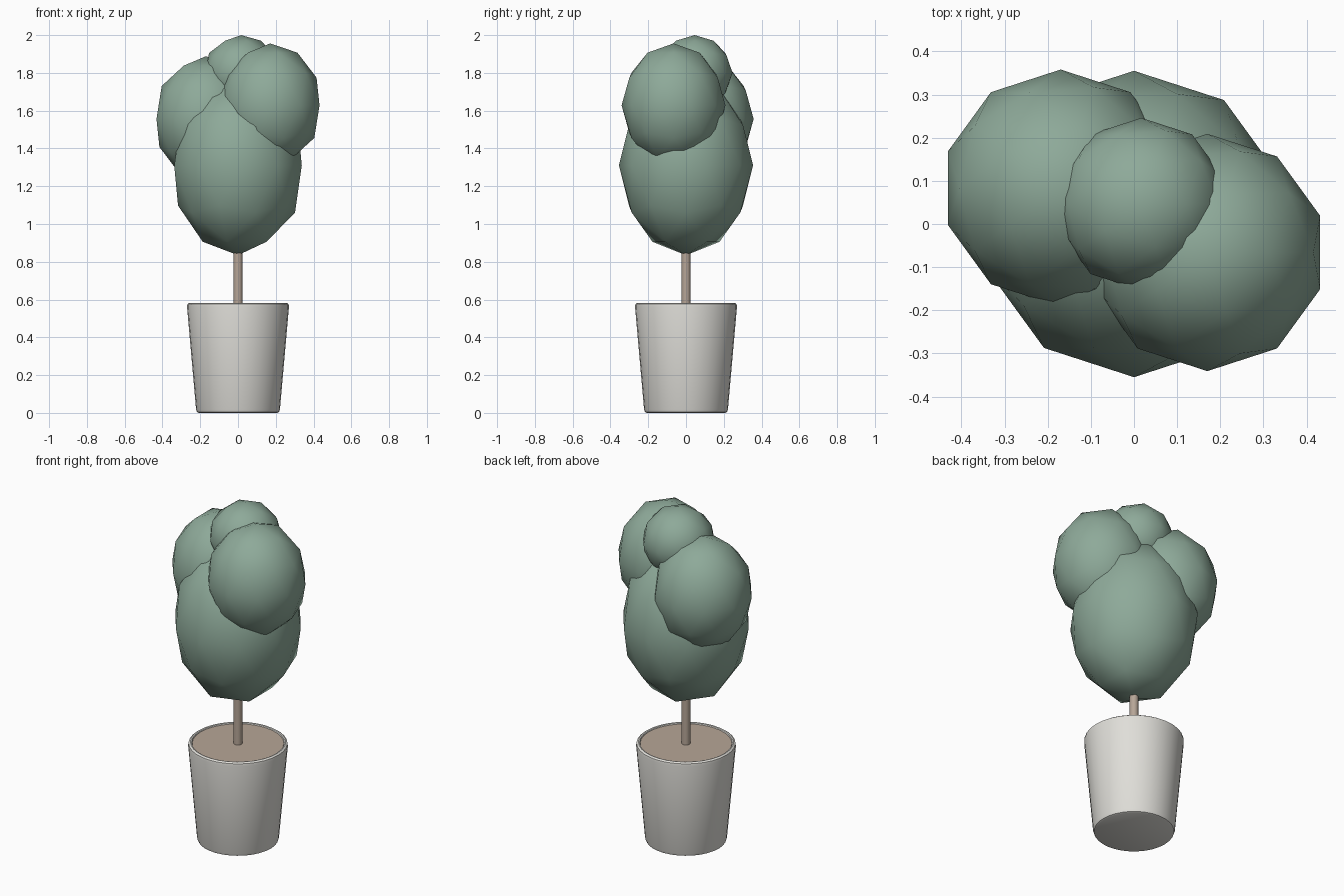
import bpy
import math

cube = bpy.data.objects.get("Cube")
if cube:
    bpy.data.objects.remove(cube, do_unlink=True)


def make_material(name, rgb):
    mat = bpy.data.materials.new(name)
    mat.use_nodes = True
    colour = (*rgb, 1.0)
    mat.diffuse_color = colour
    mat.node_tree.nodes["Principled BSDF"].inputs["Base Color"].default_value = colour
    return mat


leaf = make_material("leaf green", (0.27, 0.40, 0.32))
stone = make_material("pale stone", (0.74, 0.73, 0.69))
earth = make_material("tan earth", (0.47, 0.38, 0.31))


def finish(name, mat, angle):
    obj = bpy.context.object
    obj.name = obj.data.name = name
    obj.data.materials.append(mat)
    bpy.ops.object.shade_smooth_by_angle(angle=math.radians(angle))
    return obj


def foliage(name, centre, width, height):
    bpy.ops.mesh.primitive_ico_sphere_add(subdivisions=2, radius=1, location=centre)
    bpy.context.object.scale = (width, width, height)
    bpy.ops.object.transform_apply(location=False, rotation=False, scale=True)
    finish(name, leaf, 80)


def revolve(name, profile, mat, segments=32):
    # Spin an (r, z) outline around z and close both ends with flat caps
    verts = [(r * math.cos(a), r * math.sin(a), z) for r, z in profile
             for a in (2 * math.pi * i / segments for i in range(segments))]
    faces = [(k * segments + i, k * segments + (i + 1) % segments,
              (k + 1) * segments + (i + 1) % segments, (k + 1) * segments + i)
             for k in range(len(profile) - 1) for i in range(segments)]
    faces.append(tuple(reversed(range(segments))))
    faces.append(tuple(range(len(verts) - segments, len(verts))))
    mesh = bpy.data.meshes.new(name)
    mesh.from_pydata(verts, [], faces)
    obj = bpy.data.objects.new(name, mesh)
    bpy.context.collection.objects.link(obj)
    bpy.ops.object.select_all(action="DESELECT")
    obj.select_set(True)
    bpy.context.view_layer.objects.active = obj
    return finish(name, mat, 40)


# Tapered pot with softened rim, open down to the soil
revolve("pot", [(0.208, 0), (0.217, 0.004), (0.222, 0.018), (0.27, 0.562),
                (0.268, 0.576), (0.258, 0.583), (0.251, 0.581),
                (0.247, 0.572), (0.246, 0.55)], stone)

# Soil and trunk
revolve("soil", [(0.248, 0.55), (0.248, 0.575)], earth)
revolve("trunk", [(0.024, 0.56), (0.024, 1.0)], earth, 12)

# Overlapping foliage clumps
foliage("main_foliage", (0, 0, 1.31), 0.355, 0.475)
foliage("left_foliage", (0.17, -0.066, 1.628), 0.275, 0.328)
foliage("right_foliage", (-0.17, 0.083, 1.556), 0.275, 0.332)
foliage("top_foliage", (0.017, 0.046, 1.80), 0.2, 0.2)
